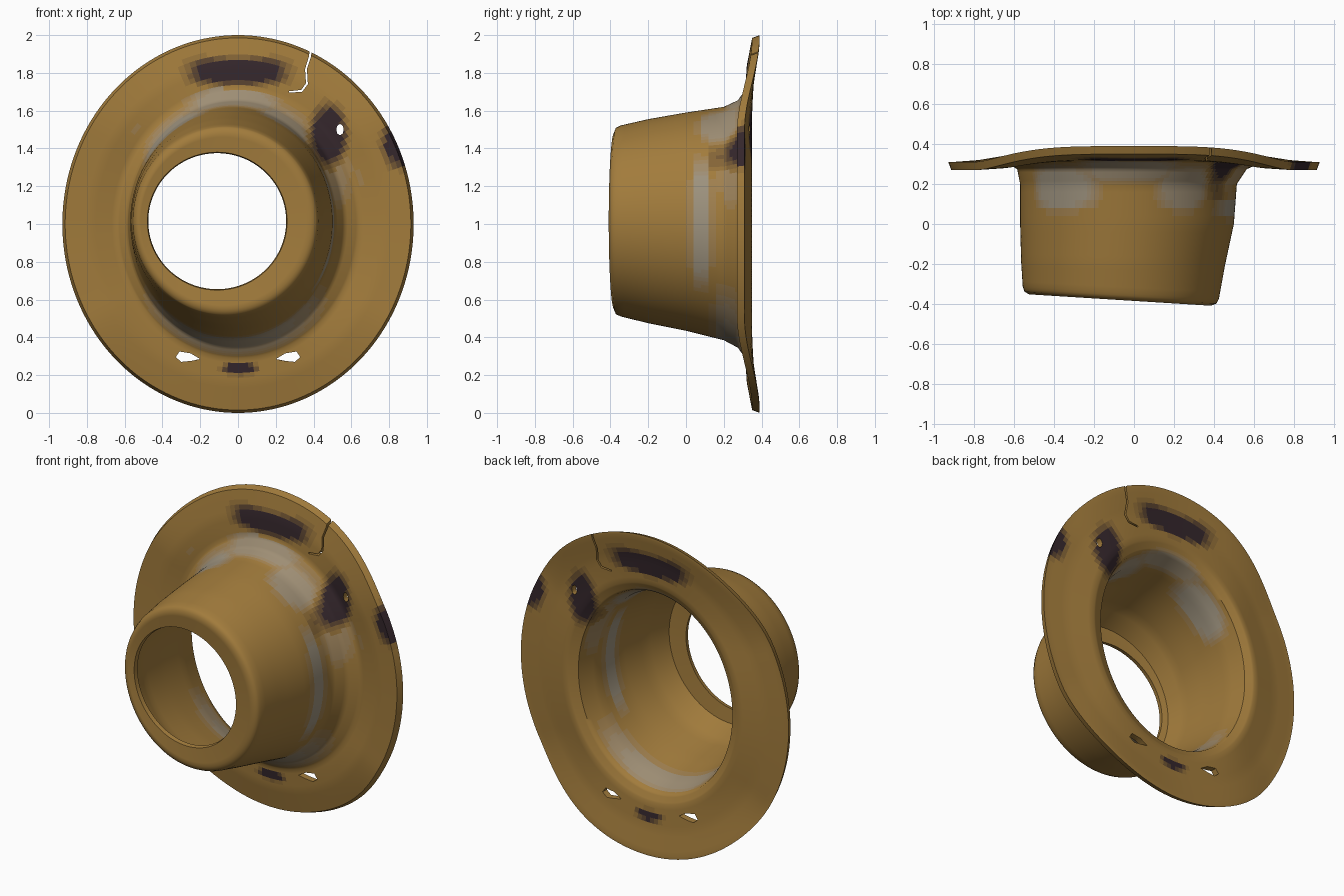
import bpy, bmesh, math
from mathutils import Vector

if "Cube" in bpy.data.objects:
    bpy.data.objects.remove(bpy.data.objects["Cube"])

N = 160
STEPS = 5          # rows between neighbouring profile rings
LEVELS = 5         # tint steps for the soft stains

BASE = (0.36, 0.20, 0.045)
GREY = (0.34, 0.29, 0.21)
DARK = (0.035, 0.02, 0.025)

# Profile rings: x min, x max, z min, z max, y, rim weight (bends flange), front tilt weight
RINGS = [
    (-.93, .93, .00, 2.00, .350, 1, 0),    # rim edge
    (-.915, .915, .015, 1.985, .265 + .045, 1, 0),
    (-.78, .78, .16, 1.84, .300, .55, 0),  # front of flange
    (-.64, .64, .29, 1.71, .310, .08, 0),
    (-.585, .565, .345, 1.655, .275, 0, 0),  # fillet
    (-.57, .515, .385, 1.62, .20, 0, 0),
    (-.57, .50, .435, 1.59, .00, 0, 0),    # tapered wall
    (-.565, .455, .475, 1.555, -.20, 0, .3),
    (-.557, .425, .51, 1.522, -.345, 0, 1),
    (-.548, .412, .522, 1.51, -.370, 0, 1),
    (-.525, .385, .55, 1.48, -.382, 0, 1),  # front lip
    (-.48, .26, .65, 1.38, -.372, 0, 1),
    (-.475, .255, .655, 1.375, -.345, 0, 1),
    (-.51, .37, .57, 1.46, -.335, 0, 1),   # inside
    (-.53, .42, .51, 1.52, -.20, 0, .3),
    (-.535, .465, .47, 1.555, .00, 0, 0),
    (-.535, .48, .42, 1.585, .20, 0, 0),
    (-.55, .52, .37, 1.63, .325, 0, 0),
    (-.60, .59, .32, 1.68, .350, 0, 0),    # back of flange
    (-.78, .78, .16, 1.84, .342, .55, 0),
    (-.915, .915, .015, 1.985, .350, 1, 0),
]


def smooth(t):
    t = min(1, max(0, t))
    return t * t * (3 - 2 * t)


def ring_point(r, a):
    x0, x1, z0, z1, y, rim, tilt = r
    ca, sa = math.cos(a), math.sin(a)
    x = (x0 + x1) / 2 + (x1 - x0) / 2 * ca
    z = (z0 + z1) / 2 + (z1 - z0) / 2 * sa
    # flange sweeps back at top and bottom, forward at the sides
    y += rim * (-.04 + .08 * smooth((abs(sa) - .5) / .5))
    y -= tilt * .03 * (x + .05) / .48
    return Vector((x, y, z))


def mix(a, b, t):
    return [p + (q - p) * t for p, q in zip(a, b)]


def blob(u, v, cu, cv, ru, rv, power=2):
    d = (abs((u - cu) / ru) ** power + abs((v - cv) / rv) ** power) ** (1 / power)
    return smooth((1.25 - d) / .6)


def stain(p):
    """Dark and grey stain strength at a point."""
    x, y, z = p
    dark = 0
    if y > .1:
        dark = max(blob(x, z, .48, 1.47, .10, .17),
                   blob(x, z, .86, 1.43, .10, .14))
    if y > .24:
        dark = max(dark, blob(x, z, 0, 1.81, .27, .075, 4),
                   blob(x, z, .01, .235, .10, .035))
    a = math.degrees(math.atan2(z - 1, x + .03))
    rad = math.hypot(x + .03, z - 1)
    grey = 0
    if rad < .72:
        grey = max(blob(a, y, 0, .08, 36, .055, 4),
                   blob(a, y, 125, .18, 20, .11, 3),
                   .8 * blob(a, y, 90, .27, 22, .06, 3),
                   .8 * blob(a, y, 62, .18, 14, .11, 3),
                   .7 * blob(a, y, -90, .22, 50, .08, 4),
                   .5 * blob(a, y, 30, .24, 20, .06, 3))
    return dark, grey


def material(name, color):
    m = bpy.data.materials.new(name)
    m.diffuse_color = (*color, 1)
    m.use_nodes = True
    m.node_tree.nodes["Principled BSDF"].inputs["Base Color"].default_value = m.diffuse_color
    return m


# Flanged tube: one closed shell lofted through the rings
bm = bmesh.new()
rows = []
M = len(RINGS)
for i in range(M):
    a, b = RINGS[i], RINGS[(i + 1) % M]
    size = sum(abs(p - q) for p, q in zip(a[:5], b[:5]))
    n = STEPS if size > .2 else 2
    for s in range(n):
        r = mix(a, b, s / n)
        rows.append([bm.verts.new(ring_point(r, 2 * math.pi * k / N)) for k in range(N)])
for i, row in enumerate(rows):
    nxt = rows[(i + 1) % len(rows)]
    for k in range(N):
        j = (k + 1) % N
        f = bm.faces.new((row[k], row[j], nxt[j], nxt[k]))
        d, g = stain(f.calc_center_median())
        d, g = round(d * LEVELS), round(g * LEVELS)
        f.material_index = d if d >= 1 else (LEVELS + g if g else 0)
bmesh.ops.recalc_face_normals(bm, faces=bm.faces)
mesh = bpy.data.meshes.new("flanged_tube")
bm.to_mesh(mesh)
bm.free()
tube = bpy.data.objects.new("flanged_tube", mesh)
bpy.context.collection.objects.link(tube)
mesh.materials.append(material("ochre", BASE))
for i in range(1, LEVELS + 1):
    mesh.materials.append(material(f"dark_stain_{i}", mix(BASE, DARK, i / LEVELS)))
for i in range(1, LEVELS + 1):
    mesh.materials.append(material(f"grey_wear_{i}", mix(BASE, GREY, i / LEVELS)))


def cut(outline):
    """Punch a polygon, given in x and z, through the flange."""
    cb = bmesh.new()
    f = cb.faces.new([cb.verts.new((x, .2, z)) for x, z in outline])
    ext = bmesh.ops.extrude_face_region(cb, geom=[f])["geom"]
    bmesh.ops.translate(cb, vec=(0, .4, 0),
                        verts=[v for v in ext if isinstance(v, bmesh.types.BMVert)])
    bmesh.ops.recalc_face_normals(cb, faces=cb.faces)
    me = bpy.data.meshes.new("hole_cutter")
    cb.to_mesh(me)
    cb.free()
    ob = bpy.data.objects.new("hole_cutter", me)
    bpy.context.collection.objects.link(ob)
    ob.hide_render = True
    ob.hide_viewport = False
    mod = tube.modifiers.new("hole", 'BOOLEAN')
    mod.operation, mod.solver, mod.object = 'DIFFERENCE', 'EXACT', ob
    bpy.context.view_layer.objects.active = tube
    bpy.ops.object.modifier_apply(modifier=mod.name)
    bpy.data.objects.remove(ob)


# Two slots near the bottom, a pinhole, and the crack at the upper edge
for s in (-1, 1):
    cut([(s * x, z) for x, z in ((.20, .285), (.25, .315), (.31, .325),
                                 (.33, .295), (.30, .27), (.25, .275))])
cut([(.54 + .02 * math.cos(t), 1.50 + .03 * math.sin(t))
     for t in (i * math.pi / 4 for i in range(8))])
cut([(.40, 1.97), (.385, 1.88), (.365, 1.82), (.37, 1.74), (.34, 1.70), (.27, 1.695),
     (.27, 1.703), (.335, 1.71), (.36, 1.745), (.355, 1.82), (.375, 1.885), (.387, 1.97)])

bpy.ops.object.select_all(action='DESELECT')
tube.select_set(True)
bpy.context.view_layer.objects.active = tube
bpy.ops.object.shade_smooth_by_angle(angle=math.radians(50))
